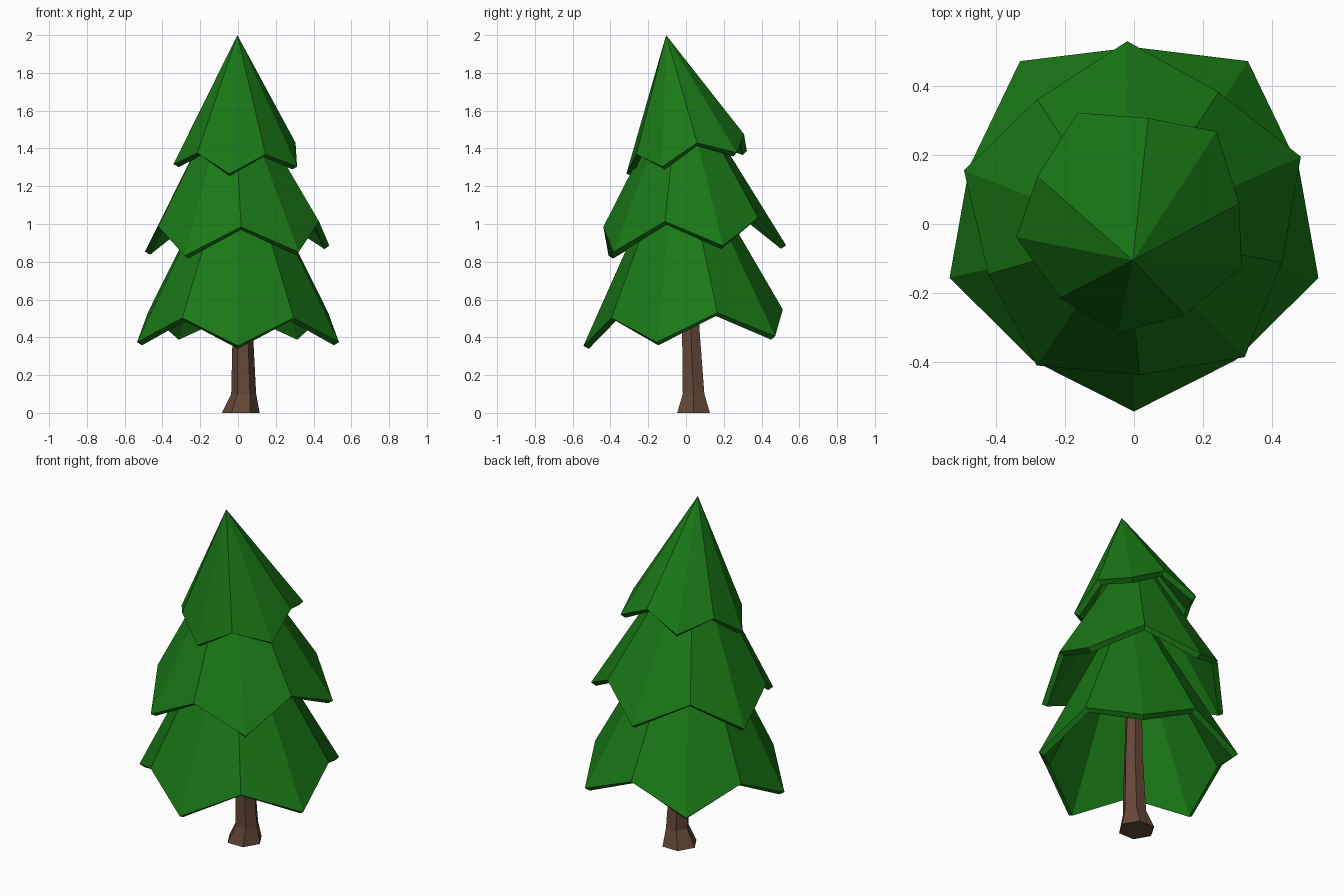
import bpy
from math import cos, sin, radians, atan
from mathutils import Euler, Vector

if "Cube" in bpy.data.objects:
    bpy.data.objects.remove(bpy.data.objects["Cube"])


def material(name, rgb):
    m = bpy.data.materials.new(name)
    m.diffuse_color = (*rgb, 1)
    m.use_nodes = True
    m.node_tree.nodes["Principled BSDF"].inputs["Base Color"].default_value = m.diffuse_color
    return m


def add_mesh(name, verts, faces, mat):
    me = bpy.data.meshes.new(name)
    me.from_pydata(verts, [], faces)
    me.materials.append(mat)
    ob = bpy.data.objects.new(name, me)
    bpy.context.collection.objects.link(ob)
    return ob


green = material("needles", (0.01, 0.19, 0.008))
brown = material("bark", (0.13, 0.065, 0.04))


def tier(name, centre, r_tip, r_notch, rise, height, phase, slope_x, slope_y):
    """Hollow five-pointed cone with a zigzag rim, leaned as a whole."""
    outer, inner = [], []
    for i in range(10):
        a = radians(phase + 36 * i)
        r, z = (r_notch, rise) if i % 2 else (r_tip, 0)
        outer.append((r * cos(a), r * sin(a), z))
        inner.append(((r - 0.028) * cos(a), (r - 0.028) * sin(a), z - 0.017))
    verts = outer + inner + [(0, 0, height), (0, 0, height - 0.08)]
    faces = []
    for i in range(10):
        j = (i + 1) % 10
        faces += [(i, j, 20), (j + 10, i + 10, 21), (j, i, i + 10, j + 10)]
    rot = Euler((atan(slope_y), -atan(slope_x), 0)).to_matrix()
    verts = [rot @ Vector(v) + Vector(centre) for v in verts]
    return add_mesh(name, verts, faces, green)


# Foliage tiers
tier("lower_branches", (0, 0.018, 0.383), 0.562, 0.502, 0.14, 1.11, -90, 0, 0.05)
tier("middle_branches", (0.002, 0.017, 0.862), 0.514, 0.448, 0.145, 0.93, 92.3, 0.03, 0.05)
tier("top_branches", (0, 0.022, 1.33), 0.347, 0.31, 0.09, 0.682, 118.2, 0.005, 0.19)

# Six-sided trunk with flared foot: (x, y, z, radius)
rings = [(0.015, 0.04, 0, 0.1), (0.03, 0.04, 0.1, 0.066),
         (0.025, 0.025, 0.45, 0.053), (0.01, 0.015, 0.95, 0.04)]
verts = [(x + r * cos(radians(60 * i)), y + r * sin(radians(60 * i)), z)
         for x, y, z, r in rings for i in range(6)]
faces = [(k * 6 + i, k * 6 + (i + 1) % 6, k * 6 + 6 + (i + 1) % 6, k * 6 + 6 + i)
         for k in range(len(rings) - 1) for i in range(6)]
faces += [tuple(range(5, -1, -1)), tuple(range(18, 24))]
add_mesh("trunk", verts, faces, brown)
